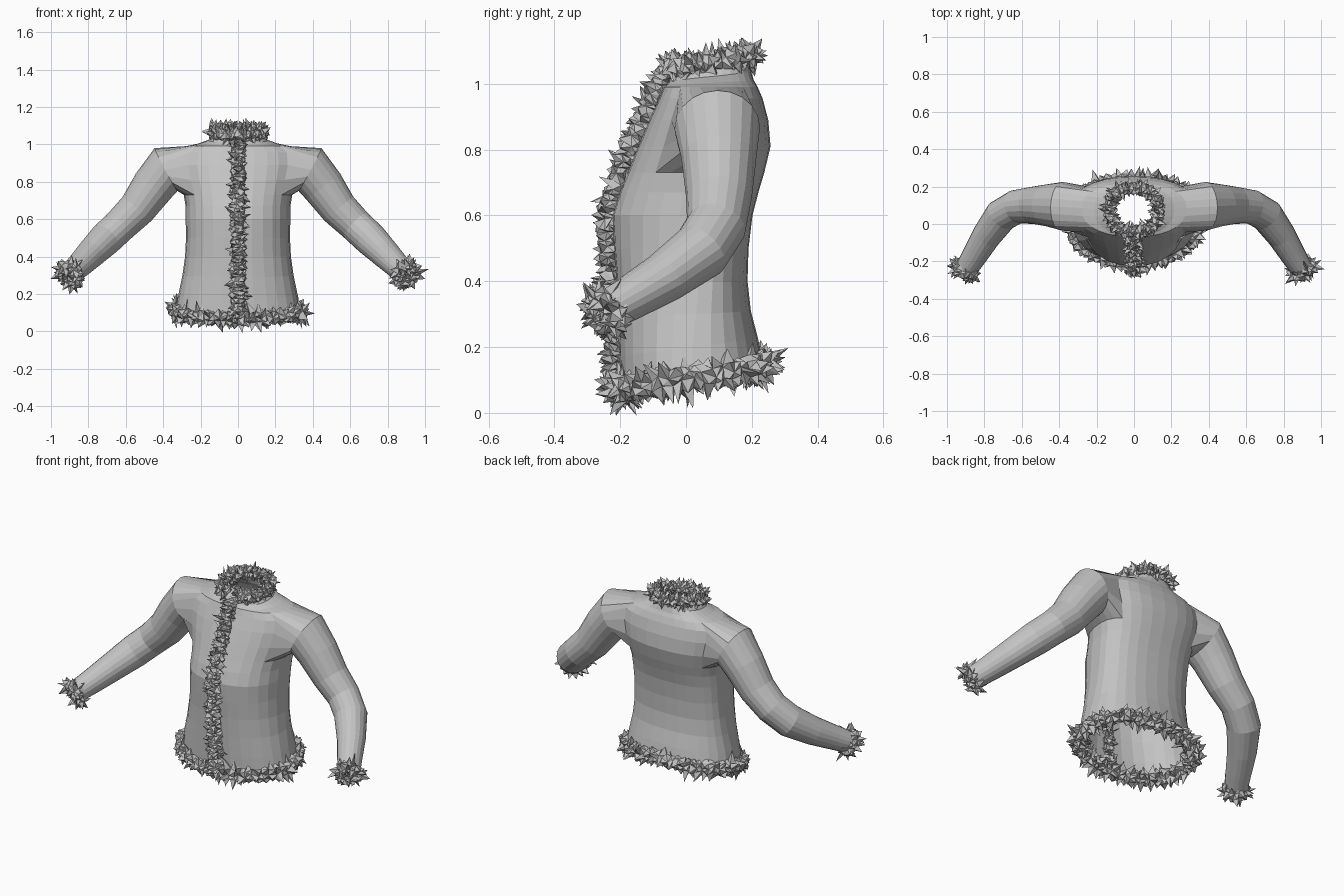
import bpy, bmesh, math, random
from mathutils import Vector

random.seed(4)
cube = bpy.data.objects.get("Cube")
if cube:
    bpy.data.objects.remove(cube)

grey = bpy.data.materials.new("cloth_grey")
grey.use_nodes = True
colour = (0.55, 0.55, 0.55, 1)
grey.diffuse_color = colour
grey.node_tree.nodes["Principled BSDF"].inputs["Base Color"].default_value = colour


def finish(bm, name):
    bmesh.ops.recalc_face_normals(bm, faces=bm.faces)
    mesh = bpy.data.meshes.new(name)
    bm.to_mesh(mesh)
    bm.free()
    mesh.materials.append(grey)
    obj = bpy.data.objects.new(name, mesh)
    bpy.context.collection.objects.link(obj)


def sweep_ring(path, i, radius, sides, ref, start=0.0, closed=False):
    """Points of one circle across a path."""
    n = len(path)
    a = path[(i - 1) % n] if closed else path[max(i - 1, 0)]
    b = path[(i + 1) % n] if closed else path[min(i + 1, n - 1)]
    t = (b - a).normalized()
    u = (ref - t * t.dot(ref)).normalized()
    v = t.cross(u)
    angles = [start + math.tau * k / sides for k in range(sides)]
    return [path[i] + radius * (math.cos(q) * u + math.sin(q) * v) for q in angles]


def resample(points, step, closed):
    """Even spacing along a polyline."""
    pts = points + points[:1] if closed else points
    lengths = [(b - a).length for a, b in zip(pts, pts[1:])]
    total = sum(lengths)
    count = max(4, round(total / step))
    out = []
    for k in range(count if closed else count + 1):
        d = total * k / count
        j = 0
        while j < len(lengths) - 1 and d > lengths[j]:
            d -= lengths[j]
            j += 1
        out.append(pts[j].lerp(pts[j + 1], min(1, d / lengths[j])))
    return out


def fur(name, points, ref, core, spike, step, sides=7, closed=True):
    """A rough tube whose every face is drawn out into a spike."""
    path = resample(points, step, closed)
    bm = bmesh.new()
    rings = []
    for i in range(len(path)):
        ring = sweep_ring(path, i, core, sides, ref, i * 0.4 % 0.9, closed)
        rings.append([bm.verts.new(p + Vector([random.uniform(-.25, .25) * core
                                               for _ in range(3)])) for p in ring])
    pairs = list(zip(rings, rings[1:] + rings[:1])) if closed else list(zip(rings, rings[1:]))
    for a, b in pairs:
        for k in range(sides):
            m = (k + 1) % sides
            bm.faces.new((a[k], a[m], b[m], b[k]))
    if not closed:
        bm.faces.new(rings[0])
        bm.faces.new(rings[-1])
    bmesh.ops.recalc_face_normals(bm, faces=bm.faces)
    normals = [f.normal.copy() for f in bm.faces]
    tips = bmesh.ops.poke(bm, faces=bm.faces[:])["verts"]
    for tip, nrm in zip(tips, normals):
        lean = Vector([random.uniform(-.45, .45) for _ in range(3)])
        tip.co += (nrm + lean) * spike * random.uniform(0.2, 1.0)
    finish(bm, name)


# Torso rings: height, tilt, half width, front y, side y, back y
COLS = 28
rings_spec = [
    (.110, .040, .335, -.200, .02, .235),
    (.20, .03, .318, -.203, .02, .218),
    (.30, .01, .297, -.207, .03, .197),
    (.40, 0, .283, -.212, .04, .187),
    (.50, 0, .278, -.220, .05, .190),
    (.60, 0, .280, -.225, .06, .202),
    (.67, 0, .280, -.203, .07, .220),
    (.73, 0, .290, -.178, .08, .238),
    (.81, 0, .312, -.146, .09, .257),
    (.89, 0, .330, -.112, .09, .250),
    (.955, 0, .325, -.082, .09, .233),
    (.99, 0, .280, -.068, .085, .218),
    (1.003, .008, .215, -.060, .08, .206),
    (1.022, .015, .158, -.052, .075, .198),
    (1.065, .02, .128, -.042, .075, .192),
]
ARM_LOW, ARM_HIGH, ARM_SPAN = 7, 11, 3


def torso_ring(spec):
    z, tilt, w, front, side, back = spec
    pts = []
    for k in range(COLS):
        a = math.tau * k / COLS
        c, s = math.cos(a), math.sin(a)
        depth = back - side if s > 0 else side - front
        x = math.copysign(abs(c) ** 0.88, c) * w
        y = side + math.copysign(abs(s) ** 0.85, s) * depth
        pts.append(Vector((x, y, z + tilt * s)))
    return pts


# Sleeve path (first point only sets the direction) and radii
sleeve = [(.22, .09, .90), (.385, .095, .865), (.455, .1, .775), (.54, .1, .655), (.63, .092, .567),
          (.71, .045, .492), (.79, -.065, .412), (.85, -.165, .352), (.90, -.245, .305)]
radii = [0, .130, .114, .1, .091, .09, .078, .068, .06]
sleeve = [Vector(p) for p in sleeve]
Y, Z, X = Vector((0, 1, 0)), Vector((0, 0, 1)), Vector((1, 0, 0))

# Jacket shell: torso with arm holes, sleeves grown from the holes
bm = bmesh.new()
body = [[bm.verts.new(p) for p in torso_ring(s)] for s in rings_spec]
half = COLS // 2
skip = {(c + base) % COLS for c in range(-ARM_SPAN, ARM_SPAN) for base in (0, half)}
for r, (low, high) in enumerate(zip(body, body[1:])):
    for k in range(COLS):
        if ARM_LOW <= r < ARM_HIGH and k in skip:
            continue
        m = (k + 1) % COLS
        bm.faces.new((low[k], low[m], high[m], high[k]))

for side in (1, -1):
    def vert(row, col):
        return body[row][(col if side > 0 else half - col) % COLS]
    loop = [vert(ARM_LOW, c) for c in range(-ARM_SPAN, ARM_SPAN)]
    loop += [vert(r, ARM_SPAN) for r in range(ARM_LOW, ARM_HIGH)]
    loop += [vert(ARM_HIGH, c) for c in range(ARM_SPAN, -ARM_SPAN, -1)]
    loop += [vert(r, -ARM_SPAN) for r in range(ARM_HIGH, ARM_LOW, -1)]
    n = len(loop)
    for i in range(1, len(sleeve)):
        pts = sweep_ring(sleeve, i, radii[i], n, Y, -math.pi * 0.8)
        ring = [bm.verts.new((p.x * side, p.y, p.z)) for p in pts]
        for k in range(n):
            m = (k + 1) % n
            bm.faces.new((loop[k], loop[m], ring[m], ring[k]))
        loop = ring
finish(bm, "jacket_shell")

# Fur trims
fur("hem_fur", torso_ring(rings_spec[0]), Z, .031, .050, .03)
fur("collar_fur", torso_ring(rings_spec[-1]), Z, .028, .038, .016)
placket = [Vector((0, s[3] - .012, s[0] - s[1])) for s in rings_spec]
fur("front_fur", placket, X, .032, .040, .02, closed=False)
cuff = sweep_ring(sleeve, len(sleeve) - 1, .05, 14, Y)
axis = (sleeve[-1] - sleeve[-2]).normalized()
for side, name in ((1, "left_cuff_fur"), (-1, "right_cuff_fur")):
    ring = [Vector((p.x * side, p.y, p.z)) for p in cuff]
    fur(name, ring, Vector((axis.x * side, axis.y, axis.z)), .026, .044, .02)
